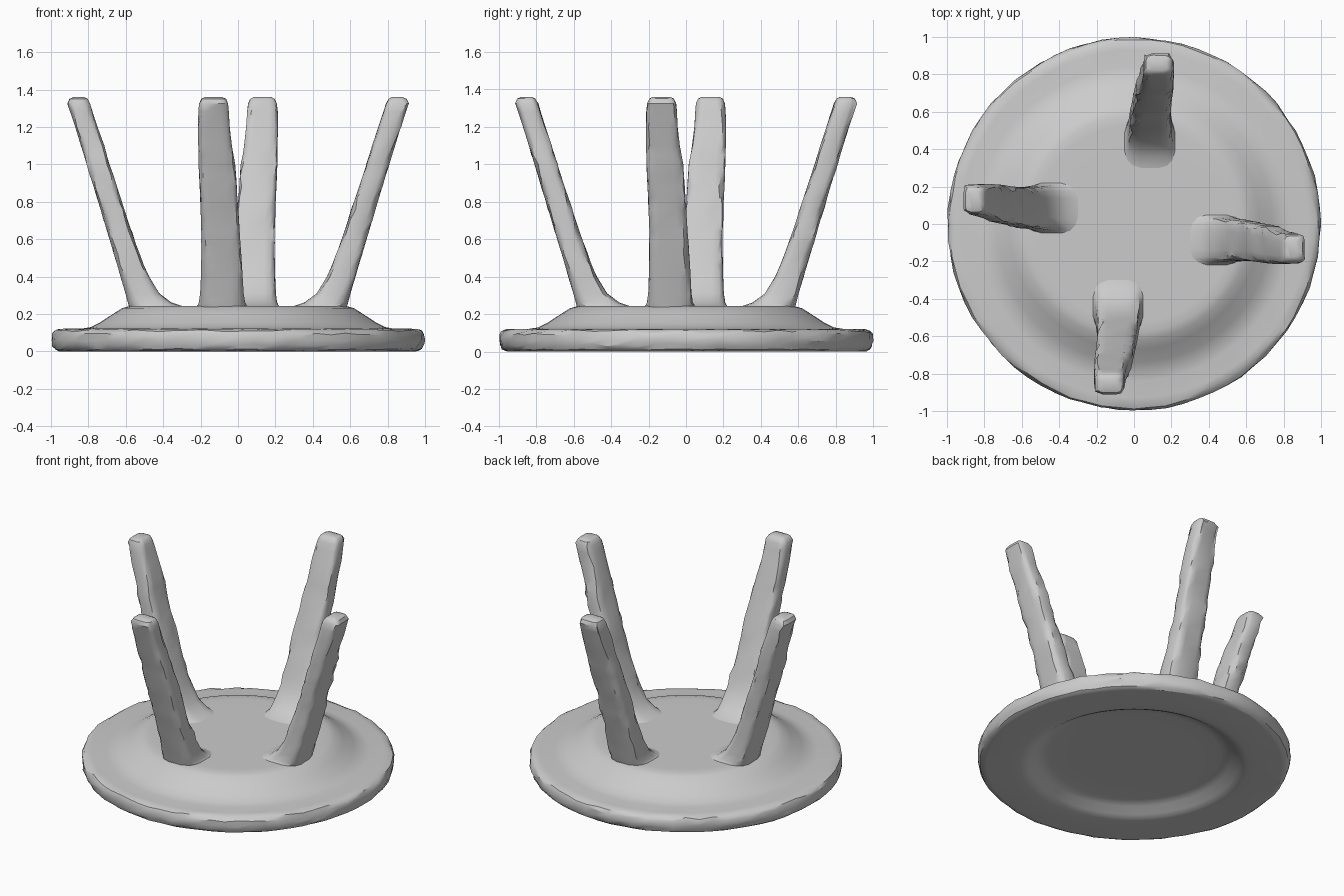
import bpy, bmesh, math, random

random.seed(4)
grey = bpy.data.materials.new("light_grey")
grey.diffuse_color = (0.6, 0.6, 0.6, 1)


def finish(name, bm, angle):
    bmesh.ops.recalc_face_normals(bm, faces=bm.faces)
    mesh = bpy.data.meshes.new(name)
    bm.to_mesh(mesh)
    bm.free()
    mesh.materials.append(grey)
    obj = bpy.data.objects.new(name, mesh)
    bpy.context.collection.objects.link(obj)
    bpy.ops.object.select_all(action='DESELECT')
    obj.select_set(True)
    bpy.context.view_layer.objects.active = obj
    bpy.ops.object.shade_smooth_by_angle(angle=math.radians(angle))
    return obj


def loft(bm, rings):
    """Skin a list of equal-length vertex rings."""
    n = len(rings[0])
    for a, b in zip(rings, rings[1:]):
        for i in range(n):
            j = (i + 1) % n
            bm.faces.new((a[i], a[j], b[j], b[i]))


# Round body: flat rim, raised centre and shallow hollow underneath (radius, z)
profile = [(0.40, 0.068), (0.55, 0.068), (0.585, 0.064), (0.62, 0.050), (0.67, 0.018),
           (0.70, 0.004), (0.73, 0.0), (0.80, 0.0), (0.94, 0.0), (0.965, 0.001),
           (0.984, 0.012), (0.996, 0.035), (1.0, 0.06), (0.998, 0.09), (0.988, 0.108),
           (0.965, 0.118), (0.93, 0.121), (0.84, 0.121), (0.79, 0.129), (0.74, 0.153),
           (0.67, 0.199), (0.62, 0.231), (0.58, 0.242), (0.53, 0.243), (0.40, 0.243)]
SEG = 72
bm = bmesh.new()
rings = []
for r, z in profile:
    ring = []
    for i in range(SEG):
        a = math.tau * i / SEG
        # slight hand-worn unevenness on the rim only
        rough = 0.008 if r > 0.96 else 0.0
        rr = r + random.uniform(-rough, rough * 0.2)
        dz = random.uniform(-rough, rough) * (0.4 if z < 0.015 or z > 0.115 else 1)
        ring.append(bm.verts.new((rr * math.cos(a), rr * math.sin(a), max(0.0, z + dz))))
    rings.append(ring)
loft(bm, rings)
bm.faces.new(rings[0])
bm.faces.new(rings[-1])
finish("seat", bm, 30)

# Leg rings: (z, outer y, inner y, left x, right x), with a low skirt blending into the seat
leg_rings = [(0.236, -0.585, -0.27, -0.228, 0.058), (0.245, -0.586, -0.305, -0.219, 0.049),
             (0.262, -0.590, -0.355, -0.210, 0.039), (0.31, -0.602, -0.420, -0.203, 0.031),
             (0.40, -0.629, -0.475, -0.199, 0.025), (0.46, -0.646, -0.502, -0.198, 0.022),
             (0.52, -0.664, -0.525, -0.197, 0.018), (0.58, -0.682, -0.547, -0.197, 0.014),
             (0.64, -0.700, -0.568, -0.197, 0.010), (0.70, -0.718, -0.588, -0.199, 0.006),
             (0.76, -0.736, -0.607, -0.201, 0.002), (0.82, -0.754, -0.627, -0.203, -0.002),
             (0.88, -0.772, -0.647, -0.206, -0.006), (0.94, -0.790, -0.667, -0.209, -0.010),
             (1.00, -0.809, -0.686, -0.211, -0.014), (1.05, -0.824, -0.702, -0.212, -0.024),
             (1.10, -0.840, -0.717, -0.213, -0.032), (1.20, -0.871, -0.750, -0.214, -0.044),
             (1.28, -0.897, -0.777, -0.213, -0.048), (1.325, -0.913, -0.791, -0.208, -0.053),
             (1.35, -0.902, -0.804, -0.196, -0.064), (1.36, -0.878, -0.823, -0.178, -0.085)]


def leg(name, turn):
    bm = bmesh.new()
    rings = []
    c, s = math.cos(turn), math.sin(turn)
    for k, (z, y0, y1, x0, x1) in enumerate(leg_rings):
        ring = []
        for i in range(16):
            # rounded-rectangle cross-section, rounder in the skirt
            a = math.tau * (i + 0.5) / 16
            ca, sa = math.cos(a), math.sin(a)
            p = 0.7 - 0.08 * k if k < 3 else 0.48
            u = math.copysign(abs(ca) ** p, ca)
            v = math.copysign(abs(sa) ** p, sa)
            # worn corners
            rough = 0.008 if 2 < k < 20 and abs(u) > 0.6 and abs(v) > 0.6 else 0.001
            x = (x0 + x1) / 2 + u * (x1 - x0) / 2 + random.uniform(-rough, rough)
            y = (y0 + y1) / 2 + v * (y1 - y0) / 2 + random.uniform(-rough, rough)
            ring.append(bm.verts.new((c * x - s * y, s * x + c * y, z)))
        rings.append(ring)
    loft(bm, rings)
    bm.faces.new(rings[-1])
    finish(name, bm, 38)


for i, side in enumerate(("front", "right", "back", "left")):
    leg(side + "_leg", i * math.pi / 2)
